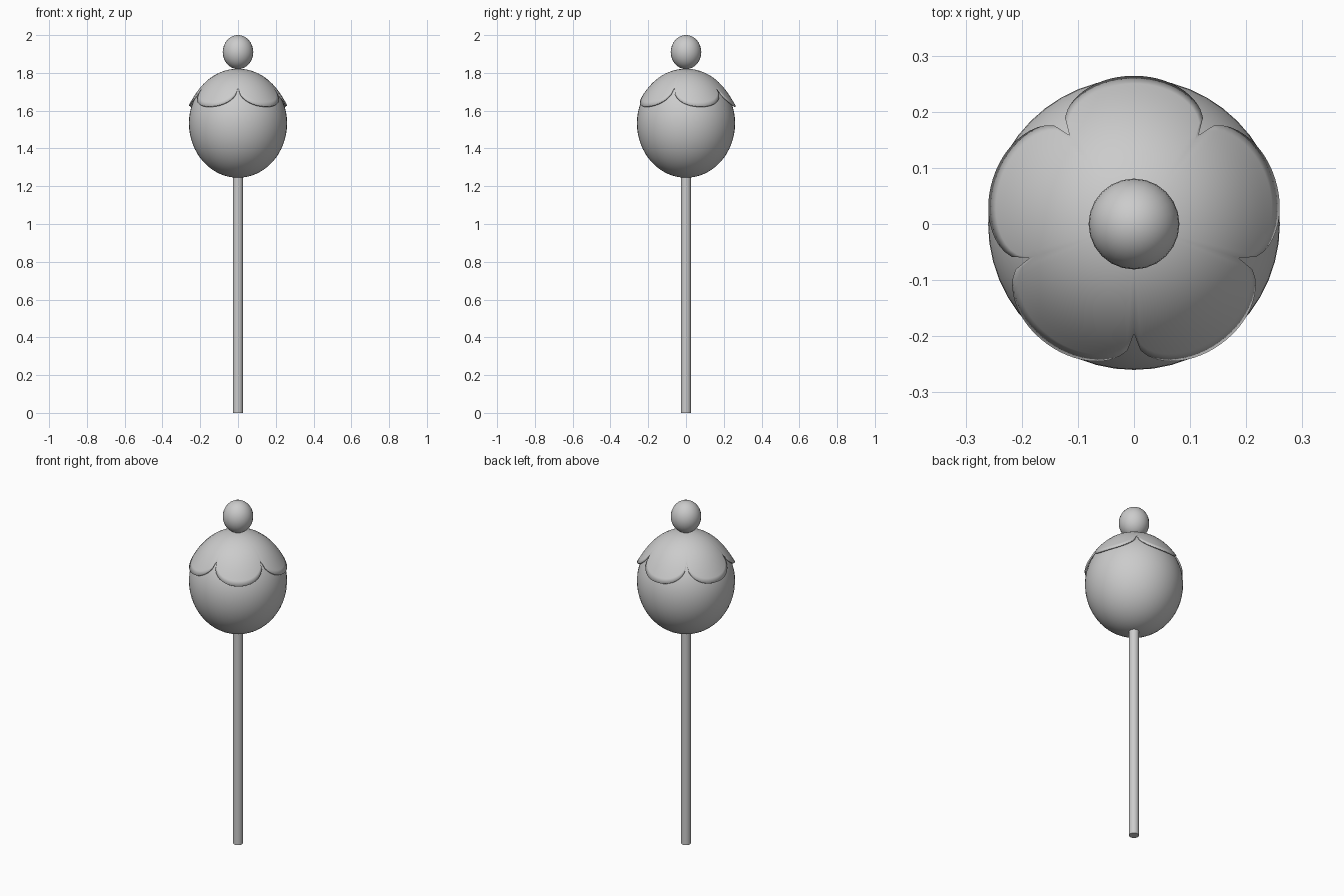
import bpy, bmesh
from math import sin, cos, pi, radians

if "Cube" in bpy.data.objects:
    bpy.data.objects.remove(bpy.data.objects["Cube"])


def finish(name, bm, angle=40):
    bmesh.ops.recalc_face_normals(bm, faces=bm.faces)
    me = bpy.data.meshes.new(name)
    bm.to_mesh(me)
    bm.free()
    ob = bpy.data.objects.new(name, me)
    bpy.context.collection.objects.link(ob)
    bpy.ops.object.select_all(action='DESELECT')
    ob.select_set(True)
    bpy.context.view_layer.objects.active = ob
    bpy.ops.object.shade_smooth_by_angle(angle=radians(angle))
    return ob


def ball(name, z, rx, up, down, seg, rings):
    bm = bmesh.new()
    bmesh.ops.create_uvsphere(bm, u_segments=seg, v_segments=rings, radius=1)
    for v in bm.verts:
        h = up if v.co.z > 0 else down
        v.co = (v.co.x * rx, v.co.y * rx, z + v.co.z * h)
    return finish(name, bm)


# stick
bm = bmesh.new()
bmesh.ops.create_cone(bm, cap_ends=True, segments=16, radius1=0.027,
                      radius2=0.027, depth=1.28)
bmesh.ops.translate(bm, verts=bm.verts, vec=(0, 0, 0.64))
finish("stick", bm)

# round cake body, slightly flatter above so it sits inside the icing
ball("cake_ball", 1.535, 0.26, 0.275, 0.29, 48, 32)

# small ball on top
ball("top_ball", 1.91, 0.081, 0.09, 0.09, 24, 16)

# icing cap: dome with five scalloped lobes, flaring a little at the rim
SEG, RINGS, LOBES = 120, 14, 5
bm = bmesh.new()
apex = bm.verts.new((0, 0, 1.822))
prev = None
for j in range(1, RINGS + 1):
    s = j / RINGS
    ring = []
    for i in range(SEG):
        a = 2 * pi * i / SEG
        t = (i * LOBES / SEG + 0.5) % 1 * 2 - 1          # -1..1 across a lobe
        drop = (1 - abs(t) ** 2.2) ** (1 / 2.0)          # rounded lobe outline
        phi = radians(48 + 24 * drop) * s
        flare = 1 + 0.06 * (phi / radians(72)) ** 6
        r = 0.262 * sin(phi) * flare
        ring.append(bm.verts.new((r * cos(a + pi / 2), r * sin(a + pi / 2),
                                  1.535 + 0.287 * cos(phi))))
    for i in range(SEG):
        k = (i + 1) % SEG
        if prev:
            bm.faces.new((prev[i], ring[i], ring[k], prev[k]))
        else:
            bm.faces.new((apex, ring[i], ring[k]))
    prev = ring
cap = finish("icing_cap", bm, 60)
if cap.data.polygons[0].normal.z < 0:
    cap.data.flip_normals()
thick = cap.modifiers.new("thickness", 'SOLIDIFY')
thick.thickness = 0.008
thick.offset = -1
